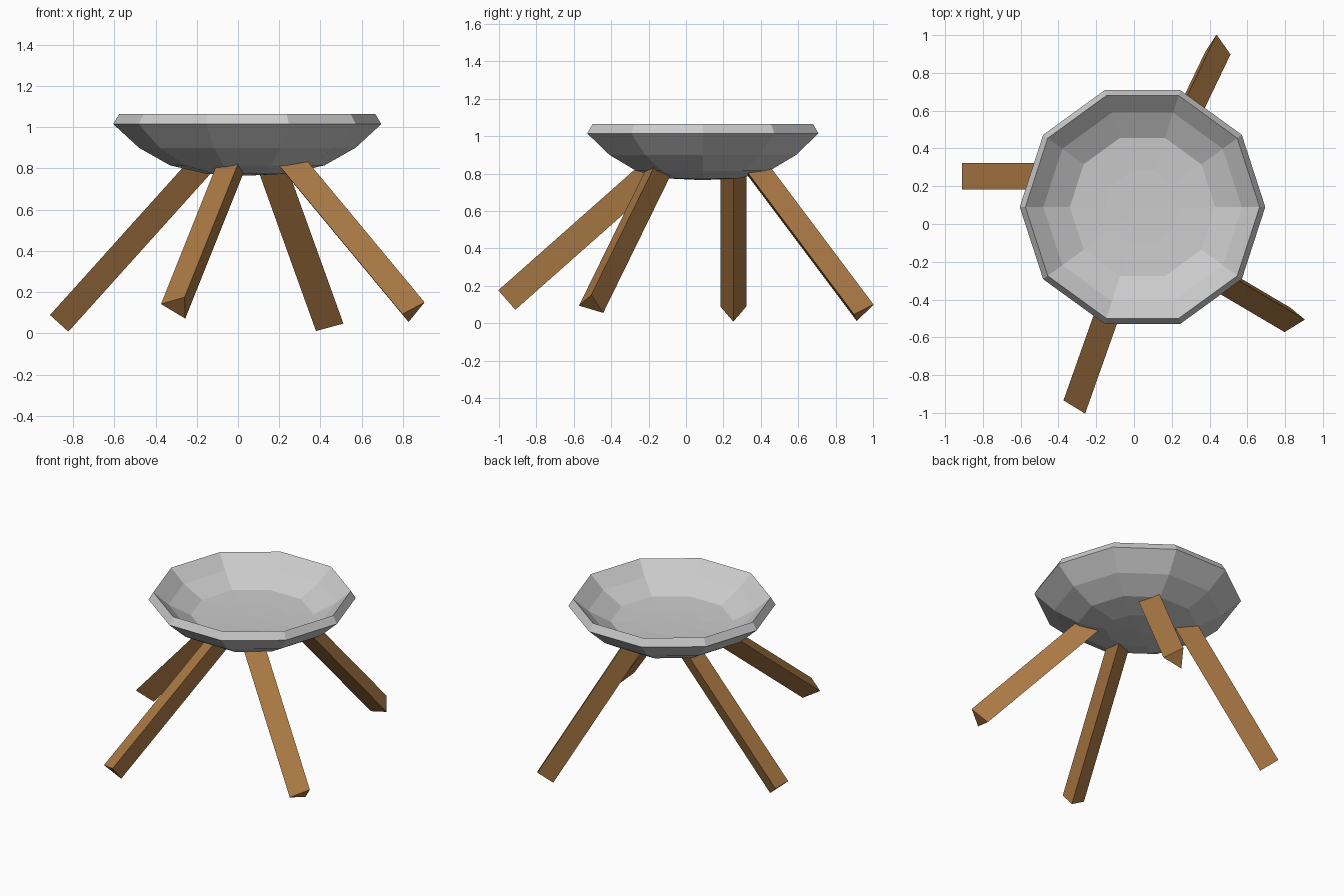
import bpy, bmesh, math
from mathutils import Vector

if "Cube" in bpy.data.objects:
    bpy.data.objects.remove(bpy.data.objects["Cube"])

wood = bpy.data.materials.new("wood")
wood.diffuse_color = (0.42, 0.2, 0.06, 1)
wood.use_nodes = True
wood.node_tree.nodes["Principled BSDF"].inputs["Base Color"].default_value = wood.diffuse_color


def make_object(name, bm, material=None):
    bmesh.ops.recalc_face_normals(bm, faces=bm.faces)
    mesh = bpy.data.meshes.new(name)
    bm.to_mesh(mesh)
    bm.free()
    if material:
        mesh.materials.append(material)
    obj = bpy.data.objects.new(name, mesh)
    bpy.context.collection.objects.link(obj)
    return obj


def lathe(name, profile, sides, location):
    """Spin an (r, z) profile that starts and ends on the axis."""
    bm = bmesh.new()
    verts = [bm.verts.new((r, 0, z)) for r, z in profile]
    edges = [bm.edges.new(pair) for pair in zip(verts, verts[1:])]
    bmesh.ops.spin(bm, geom=verts + edges, cent=(0, 0, 0), axis=(0, 0, 1),
                   angle=math.tau, steps=sides, use_duplicate=False)
    bmesh.ops.remove_doubles(bm, verts=bm.verts, dist=0.001)
    obj = make_object(name, bm)
    obj.location = location
    return obj


def leg(name, foot, slope, corner, top_z=0.84, radius=0.08):
    """Three-sided bar from foot along slope (dx, dy per unit z);
    corner is the direction of one of its long edges."""
    foot = Vector(foot)
    path = Vector((*slope, 1)) * (top_z - foot.z)
    axis = path.normalized()
    u = Vector(corner)
    u = (u - axis * u.dot(axis)).normalized()
    v = axis.cross(u)
    bm = bmesh.new()
    ends = []
    for centre in (foot, foot + path):
        ends.append([bm.verts.new(centre + radius * (u * math.cos(a) + v * math.sin(a)))
                     for a in (0, math.tau / 3, 2 * math.tau / 3)])
    low, high = ends
    bm.faces.new(low)
    bm.faces.new(high)
    for i in range(3):
        j = (i + 1) % 3
        bm.faces.new((low[i], low[j], high[j], high[i]))
    return make_object(name, bm, wood)


# Ten-sided thick dish: underside, rim, then inside
lathe("bowl", [(0, 0.765), (0.2, 0.774), (0.375, 0.815), (0.525, 0.90),
               (0.65, 1.015), (0.62, 1.065),
               (0.525, 0.98), (0.385, 0.905), (0.2, 0.897), (0, 0.895)],
      10, (0.045, 0.09, 0))

# Splayed three-sided legs
leg("left_leg", (-0.882, 0.253, 0.062), (0.9, 0), (0.057, 0, -0.057))
leg("front_leg", (-0.296, -0.95, 0.13), (0.4, 1.13), (0.04, -0.045, 0.053))
leg("right_leg", (0.843, -0.507, 0.10), (-0.83, 0.49), (0.062, 0.002, 0.055))
leg("back_leg", (0.442, 0.938, 0.053), (-0.36, -0.75), (-0.007, 0.062, 0.052))
